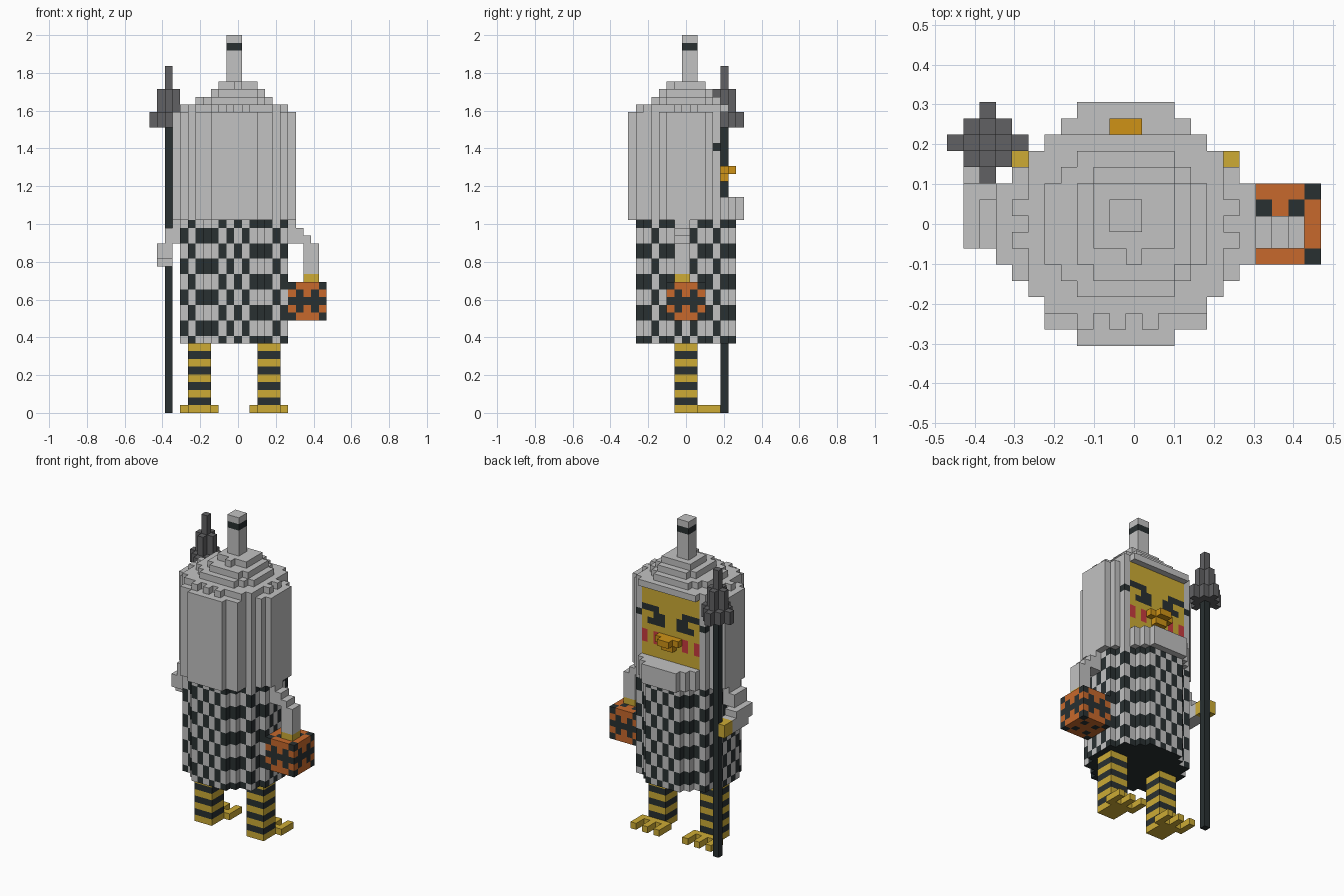
import bpy, bmesh

if "Cube" in bpy.data.objects:
    bpy.data.objects.remove(bpy.data.objects["Cube"])

V = 2 / 49  # size of one block


def mat(name, r, g, b):
    m = bpy.data.materials.new(name)
    m.diffuse_color = (r, g, b, 1)
    m.use_nodes = True
    m.node_tree.nodes["Principled BSDF"].inputs["Base Color"].default_value = m.diffuse_color
    return m


MATS = [mat("light grey", .54, .54, .54), mat("near black", .022, .03, .031),
        mat("yellow", .61, .41, .036), mat("dark gold", .62, .29, .008),
        mat("orange", .57, .14, .025), mat("spear grey", .12, .12, .125),
        mat("cheek red", .58, .045, .05)]
GREY, BLACK, YELLOW, GOLD, ORANGE, STEEL, RED = range(7)

# outward direction -> corners of that block side
SIDES = {(1, 0, 0): [(1, 0, 0), (1, 1, 0), (1, 1, 1), (1, 0, 1)],
         (-1, 0, 0): [(0, 0, 0), (0, 0, 1), (0, 1, 1), (0, 1, 0)],
         (0, 1, 0): [(0, 1, 0), (0, 1, 1), (1, 1, 1), (1, 1, 0)],
         (0, -1, 0): [(0, 0, 0), (1, 0, 0), (1, 0, 1), (0, 0, 1)],
         (0, 0, 1): [(0, 0, 1), (1, 0, 1), (1, 1, 1), (0, 1, 1)],
         (0, 0, -1): [(0, 0, 0), (0, 1, 0), (1, 1, 0), (1, 0, 0)]}


def blocks(name, cells):
    """Mesh of the exposed block sides; cells maps (x, y, z) to a colour."""
    bm = bmesh.new()
    verts = {}
    for (x, y, z), colour in cells.items():
        for (dx, dy, dz), corners in SIDES.items():
            if (x + dx, y + dy, z + dz) in cells:
                continue
            vs = []
            for a, b, c in corners:
                k = (x + a, y + b, z + c)
                if k not in verts:
                    verts[k] = bm.verts.new(((k[0] - .5) * V, (k[1] - .5) * V, k[2] * V))
                vs.append(verts[k])
            bm.faces.new(vs).material_index = colour
    me = bpy.data.meshes.new(name)
    bm.to_mesh(me)
    bm.free()
    for m in MATS:
        me.materials.append(m)
    ob = bpy.data.objects.new(name, me)
    bpy.context.collection.objects.link(ob)
    return ob


def box(x0, x1, y0, y1, z0, z1, colour):
    """Solid box of blocks, all bounds inclusive."""
    return {(x, y, z): colour for x in range(x0, x1 + 1)
            for y in range(y0, y1 + 1) for z in range(z0, z1 + 1)}


def disc(halves, z0, z1, colour, ymin=-99, ymax=99):
    """Stack of rows centred on x = -0.5; halves lists half widths by |y|."""
    cells = {}
    for y in range(max(ymin, 1 - len(halves)), min(ymax, len(halves) - 1) + 1):
        h = halves[abs(y)]
        cells |= box(-h, h - 1, y, y, z0, z1, colour)
    return cells


# head of hair with flat face, painted eyes and cheeks
head = disc([8, 8, 8, 7, 6, 5, 5, 3], 25, 38, GREY, ymax=4)
head |= box(-5, 4, 4, 4, 28, 38, YELLOW)
eye = {35: (4, 3, 2), 34: (5, 2, 1), 33: (3, 2, 1)}
for z, xs in eye.items():
    for x in xs:
        head[(x, 4, z)] = head[(-1 - x, 4, z)] = BLACK
for x in (4, 2, -3, -5):
    head |= box(x, x, 4, 4, 30, 31, RED)
blocks("head", head)

# beard
blocks("beard", disc([0, 0, 0, 0, 0, 5, 4, 3], 25, 27, GREY, ymin=5))

# nose
nose = box(-2, 1, 5, 5, 31, 31, GOLD) | box(-1, 0, 6, 6, 31, 31, GOLD)
blocks("nose", nose | box(-1, 0, 5, 5, 30, 30, GOLD))

# stepped crown with tabs around its rim
crown = disc([6, 6, 6, 6, 6, 5], 39, 39, GREY)
for x in (-3, -1, 1):
    crown[(x, -6, 39)] = GREY
for y in (-1, 1):
    crown[(-7, y, 39)] = crown[(6, y, 39)] = GREY
crown |= disc([5, 5, 5, 4, 3], 40, 40, GREY)
crown |= box(-3, 3, -2, 2, 41, 41, GREY) | box(-2, 2, -3, 3, 41, 41, GREY)
crown |= box(-2, 2, -1, 2, 42, 42, GREY) | box(0, 0, -2, -2, 42, 42, GREY)
blocks("crown", crown)

# topknot with a band
blocks("topknot", box(-1, 0, 0, 1, 43, 48, GREY) | box(-1, 0, 0, 1, 47, 47, BLACK))

# checked dress with a dark underside
dress = disc([7, 7, 7, 6, 6, 4, 3], 9, 24, GREY)
for x, y, z in dress:
    if (x + y + z // 2) % 2 == 0:
        dress[(x, y, z)] = BLACK
ob = blocks("dress", dress)
for p in ob.data.polygons:
    if p.normal.z < -.5:
        p.material_index = BLACK

# striped legs and three-toed feet
for side, cx in (("left", -5), ("right", 4)):
    leg = {}
    for z in range(9):
        leg |= box(cx - 1, cx + 1, -1, 1, z, z, BLACK if z % 2 else YELLOW)
    blocks(side + "_leg", leg)
    foot = box(cx - 2, cx + 2, 2, 2, 0, 0, YELLOW)
    for x in (cx - 2, cx, cx + 2):
        foot |= box(x, x, 3, 4, 0, 0, YELLOW)
    blocks(side + "_toes", foot)

# left arm reaching forward to the staff
arm = box(-9, -8, -1, 1, 22, 23, GREY) | box(-8, -8, -1, 1, 24, 24, GREY)
arm |= box(-10, -9, -1, 2, 20, 21, GREY) | box(-10, -9, 0, 3, 19, 20, GREY)
blocks("left_arm", arm)
blocks("left_hand", box(-10, -9, 4, 4, 19, 20, YELLOW) | box(-10, -10, 5, 5, 19, 20, YELLOW))

# right arm hanging down in steps
arm = box(7, 7, -1, 0, 22, 24, GREY) | box(8, 8, -1, 0, 22, 23, GREY)
arm |= box(9, 9, -1, 0, 18, 22, GREY) | box(10, 10, -1, 0, 18, 21, GREY)
blocks("right_arm", arm)
blocks("right_hand", box(9, 10, -1, 0, 17, 17, YELLOW))

# patterned basket
basket = box(7, 11, -2, 2, 12, 16, ORANGE)
for x, y, z in basket:
    a, b, c = abs(x - 9), abs(y), abs(z - 14)
    if c == 0 or (c == 1 and (a + b) % 2) or (c == 2 and a == b and a > 0):
        basket[(x, y, z)] = BLACK
blocks("basket", basket)

# staff and spear head
blocks("staff", box(-9, -9, 5, 5, 0, 36, BLACK))
spear = box(-10, -8, 4, 6, 37, 38, STEEL) | box(-11, -7, 5, 5, 37, 38, STEEL)
spear |= box(-9, -9, 3, 7, 37, 38, STEEL) | box(-10, -8, 5, 5, 39, 41, STEEL)
spear |= box(-9, -9, 4, 6, 39, 41, STEEL) | box(-9, -9, 5, 5, 42, 44, STEEL)
blocks("spear_head", spear)
